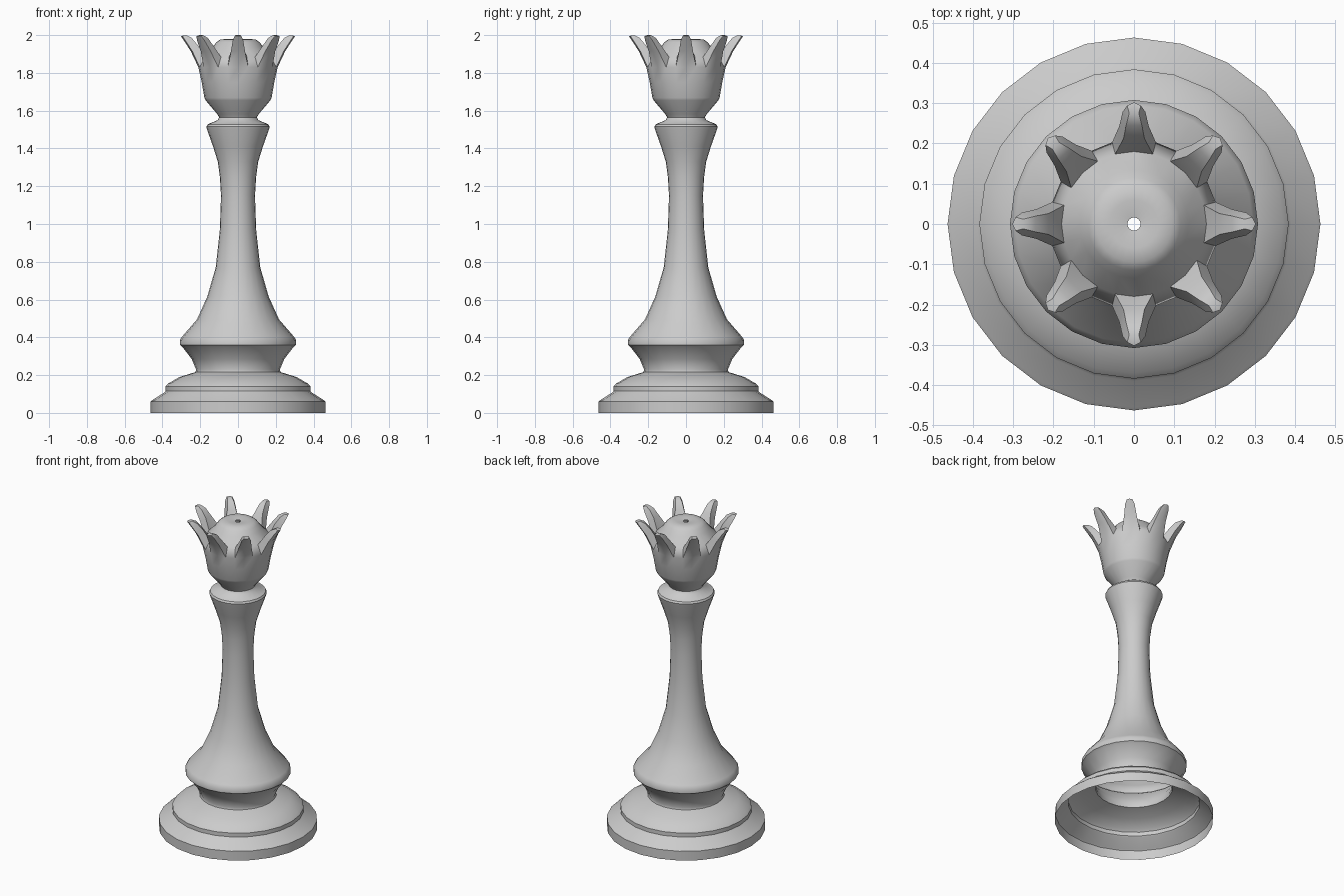
import bpy, bmesh
from math import sin, cos, radians

if "Cube" in bpy.data.objects:
    bpy.data.objects.remove(bpy.data.objects["Cube"])

SEG = 24


def ring(bm, r, z):
    return [bm.verts.new((r * cos(radians(15 * j)), r * sin(radians(15 * j)), z))
            for j in range(SEG)]


def bridge(bm, a, b):
    n = len(a)
    for j in range(n):
        k = (j + 1) % n
        bm.faces.new((a[j], a[k], b[k], b[j]))


def lathe(bm, profile):
    rings = [ring(bm, r, z) for r, z in profile]
    for a, b in zip(rings, rings[1:]):
        bridge(bm, a, b)
    return rings


def finish(bm, name, angle):
    bmesh.ops.recalc_face_normals(bm, faces=bm.faces)
    me = bpy.data.meshes.new(name)
    bm.to_mesh(me)
    bm.free()
    ob = bpy.data.objects.new(name, me)
    bpy.context.collection.objects.link(ob)
    bpy.ops.object.select_all(action='DESELECT')
    ob.select_set(True)
    bpy.context.view_layer.objects.active = ob
    bpy.ops.object.shade_smooth_by_angle(angle=radians(angle))
    return ob


# Stepped foot, waist, stem and collar: one hollow turned shell, open below
bm = bmesh.new()
lathe(bm, [
    (0.463, 0), (0.463, 0.06), (0.455, 0.067), (0.39, 0.108), (0.384, 0.115),
    (0.384, 0.14), (0.37, 0.155), (0.31, 0.19), (0.225, 0.216), (0.222, 0.23),
    (0.245, 0.285), (0.295, 0.35), (0.308, 0.36), (0.308, 0.385), (0.295, 0.405),
    (0.217, 0.495), (0.162, 0.617), (0.118, 0.77), (0.096, 0.97), (0.09, 1.15),
    (0.096, 1.25), (0.107, 1.33), (0.132, 1.41), (0.165, 1.503), (0.168, 1.515),
    (0.162, 1.527), (0.108, 1.55), (0.1, 1.565)])
finish(bm, "body", 40)

# Crown cup, inner dome with a small central hole, and eight points
bm = bmesh.new()
lip = lathe(bm, [(0.1, 1.565), (0.11, 1.582), (0.172, 1.655), (0.178, 1.668),
                 (0.192, 1.75), (0.21, 1.83)])[-1]
inner = lathe(bm, [(0.016, 1.973), (0.06, 1.98), (0.095, 1.976), (0.115, 1.962),
                   (0.135, 1.935), (0.18, 1.885)])[-1]

for j in range(0, SEG, 3):
    # Notch floor between neighbouring points
    a, b, c = (j - 1) % SEG, (j + 1) % SEG, (j + 2) % SEG
    bm.faces.new((lip[b], lip[c], inner[c], inner[b]))

    # Tapering point leaning outwards
    loop = [lip[a], lip[j], lip[b], inner[b], inner[j], inner[a]]
    ux, uy = cos(radians(15 * j)), sin(radians(15 * j))
    for ro, zo, ri, zi, w in [(0.25, 1.915, 0.212, 1.945, 0.037),
                              (0.287, 1.972, 0.245, 1.985, 0.028),
                              (0.302, 1.995, 0.275, 2.0, 0.017)]:
        pts = [(ro - 0.008, zo, -w), (ro, zo, 0), (ro - 0.008, zo, w),
               (ri, zi, w * 0.7), (ri, zi, 0), (ri, zi, -w * 0.7)]
        new = [bm.verts.new((r * ux - t * uy, r * uy + t * ux, z)) for r, z, t in pts]
        bridge(bm, loop, new)
        loop = new
    bm.faces.new(loop)
finish(bm, "crown", 45)
